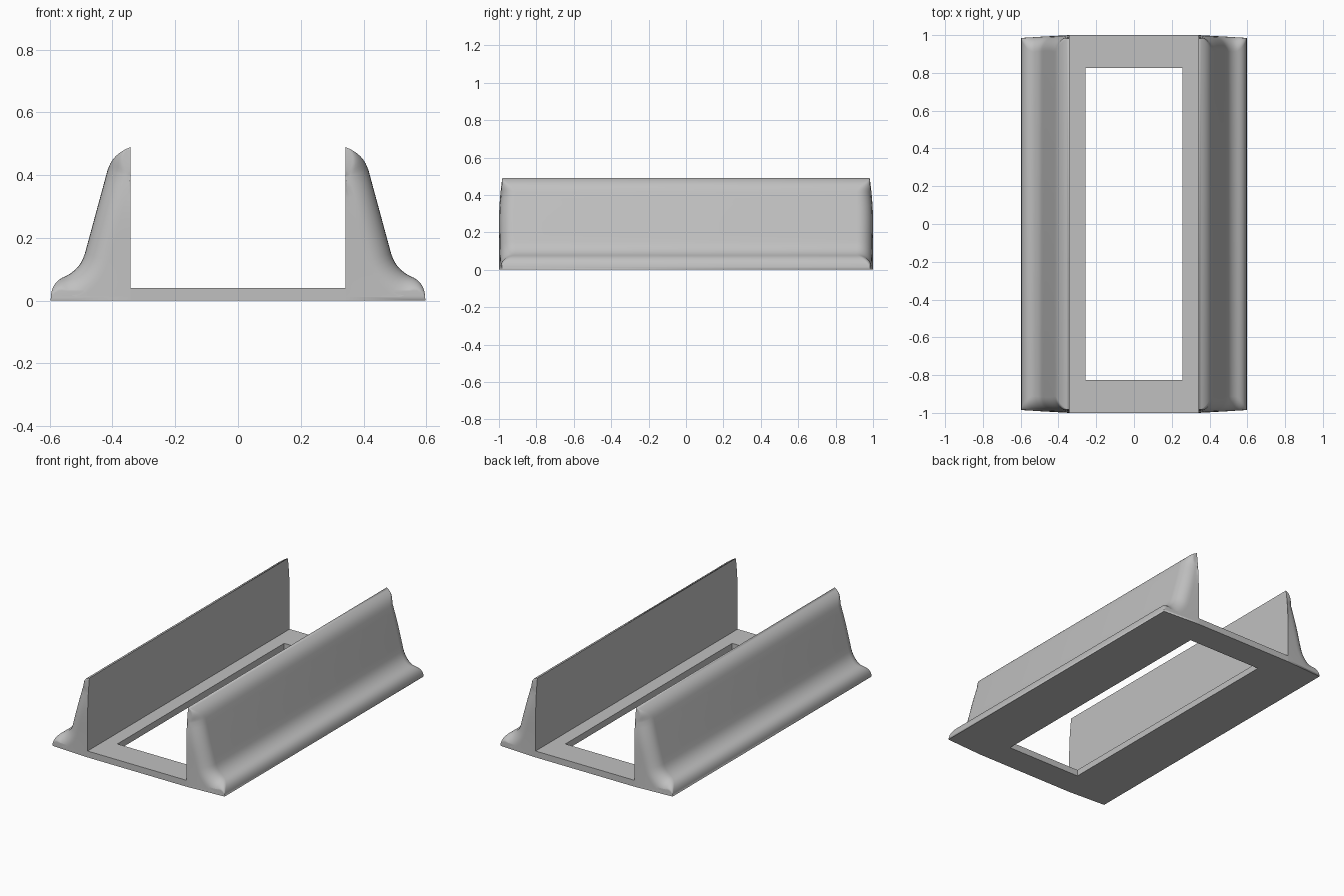
import bpy, bmesh, math
from mathutils import Vector
from mathutils.geometry import interpolate_bezier

cube = bpy.data.objects.get("Cube")
if cube:
    bpy.data.objects.remove(cube, do_unlink=True)

INNER, FLOOR, FILLET = 0.342, 0.04, 0.08

grey = bpy.data.materials.new("plain_grey")
grey.use_nodes = True
colour = (0.53, 0.53, 0.53, 1)
grey.diffuse_color = colour
grey.node_tree.nodes["Principled BSDF"].inputs["Base Color"].default_value = colour


def make_object(name, bm):
    bmesh.ops.remove_doubles(bm, verts=bm.verts, dist=0.0001)
    bmesh.ops.recalc_face_normals(bm, faces=bm.faces)
    mesh = bpy.data.meshes.new(name)
    bm.to_mesh(mesh)
    bm.free()
    mesh.materials.append(grey)
    obj = bpy.data.objects.new(name, mesh)
    bpy.context.collection.objects.link(obj)
    return obj


def smoothstep(t):
    t = max(0, min(1, t))
    return t * t * (3 - 2 * t)


# Outer rail profile, from the top edge down to the foot
curves = [
    [(INNER, .49), (.385, .473), (.405, .45), (.416, .415)],
    [(.416, .415), (.44, .327), (.464, .238), (.488, .15)],
    [(.488, .15), (.5, .11), (.525, .09), (.55, .078)],
    [(.55, .078), (.58, .066), (.597, .045), (.597, 0)],
]
profile = []
for a, b, c, d in curves:
    points = interpolate_bezier(*[Vector((x, 0, z)) for x, z in (a, b, c, d)], 9)
    profile += points if not profile else points[1:]
count = len(profile)

# Inward direction and fillet size for each profile point
lengths = [0]
for p, q in zip(profile, profile[1:]):
    lengths.append(lengths[-1] + (q - p).length)
inward, radius = [], []
for i in range(count):
    t = profile[min(i + 1, count - 1)] - profile[max(i - 1, 0)]
    inward.append(Vector((t.z, 0, -t.x)).normalized())
    edge = min(lengths[i], lengths[-1] - lengths[i])
    radius.append(FILLET * smoothstep(edge / 0.12))


def end_y(x, z):
    return 1 - .018 * max(0, (z - .25) / .24) ** 2 - .015 * ((x - INNER) / .255) ** 2


def ring(side, angle):
    result = []
    for p, n, r in zip(profile, inward, radius):
        q = p + n * r * (1 - math.cos(angle))
        q.x, q.z = max(q.x, INNER), max(q.z, 0)
        q.y = side * (end_y(p.x, p.z) - r * (1 - math.sin(angle)))
        result.append(q)
    return result


# Side rail: swept profile with rounded ends
bm = bmesh.new()
steps = [math.pi / 2 * k / 8 for k in range(9)]
stations = [ring(-1, a) for a in reversed(steps)] + [ring(1, a) for a in steps]
rings = [[bm.verts.new(p) for p in s] for s in stations]


def add_strip(first, second):
    for i in range(count - 1):
        bm.faces.new((first[i], first[i + 1], second[i + 1], second[i]))


for first, second in zip(rings, rings[1:]):
    add_strip(first, second)

# End caps, joining each rounded end to the flat inner wall
cores = []
for side, outer in ((-1, rings[0]), (1, rings[-1])):
    core = [bm.verts.new((INNER, side * end_y(INNER, v.co.z), v.co.z)) for v in outer]
    add_strip(core, outer)
    cores.append(core)

# Inner wall and underside of the rail
front, back = [[v for v in core if v.co.z > FLOOR + .001] for core in cores]
corners = [bm.verts.new((INNER, y, FLOOR)) for y in (-1, 1)]
bm.faces.new(front + corners + back[::-1])
bm.faces.new((cores[0][-1], rings[0][-1], rings[-1][-1], cores[1][-1]))

rail = make_object("side_rails", bm)
bpy.context.view_layer.objects.active = rail
rail.select_set(True)
bpy.ops.object.shade_smooth_by_angle(angle=math.radians(35))
mirror = rail.modifiers.new("Mirror", 'MIRROR')
mirror.use_axis[0] = True

# Base frame with a rectangular opening, open where it meets the rails
bm = bmesh.new()


def rectangle(x, y, z):
    return [bm.verts.new((sx * x, sy * y, z)) for sx, sy in ((-1, -1), (1, -1), (1, 1), (-1, 1))]


low_out, high_out = [rectangle(INNER, 1, z) for z in (0, FLOOR)]
low_in, high_in = [rectangle(.258, .825, z) for z in (0, FLOOR)]
for i in range(4):
    j = (i + 1) % 4
    pairs = [(low_out, low_in), (high_out, high_in), (low_in, high_in)]
    if i % 2 == 0:
        pairs.append((low_out, high_out))
    for a, b in pairs:
        bm.faces.new((a[i], a[j], b[j], b[i]))
make_object("base_frame", bm)
